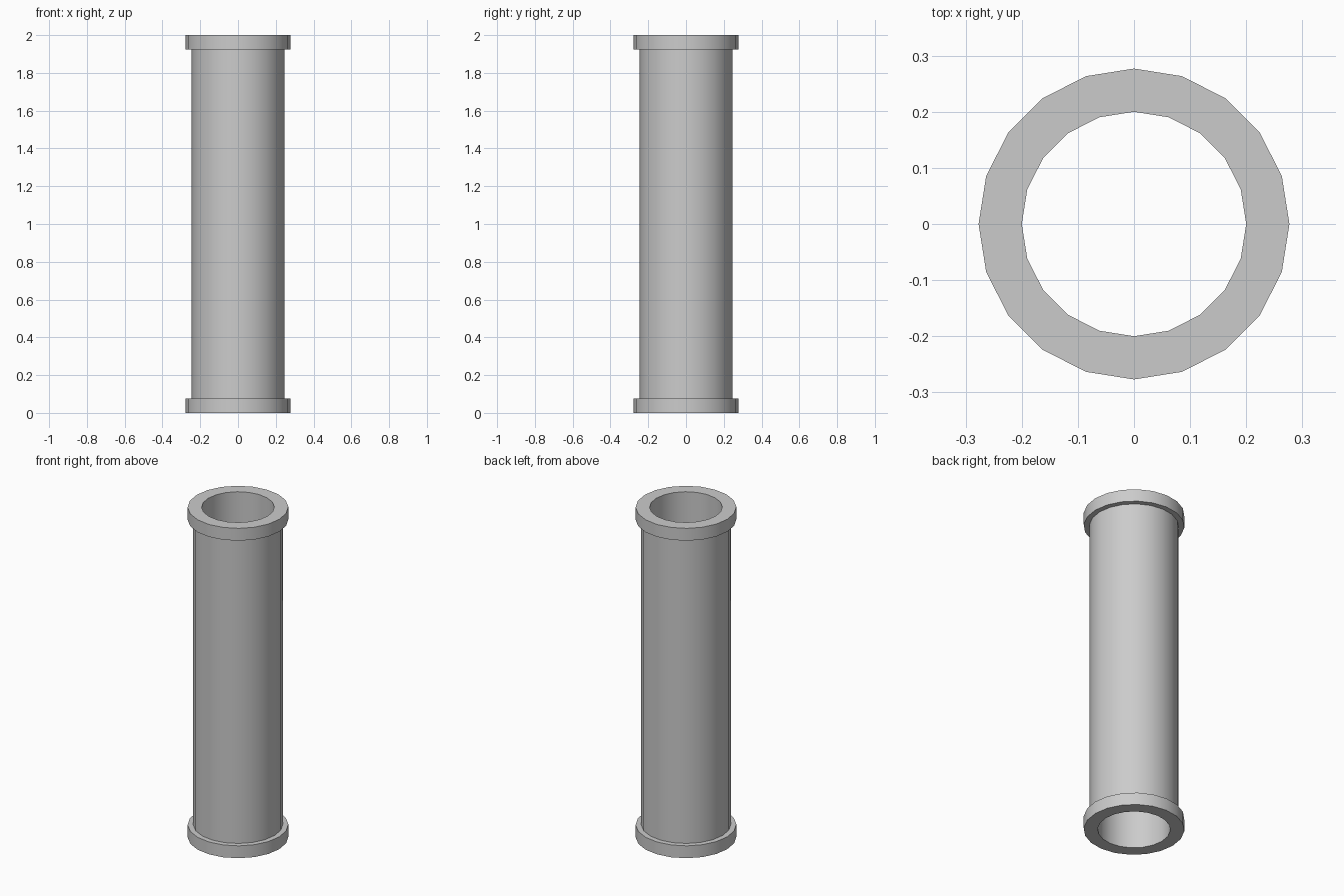
import bpy
import bmesh
import math

if "Cube" in bpy.data.objects:
    bpy.data.objects.remove(bpy.data.objects["Cube"])

SIDES = 20
HEIGHT = 2.0
BORE, WALL, RIM = 0.2, 0.246, 0.277
RIM_H = 0.075

# Closed cross-section (radius, height): bore, end rims and outer wall
profile = [
    (BORE, 0), (RIM, 0), (RIM, RIM_H), (WALL, RIM_H),
    (WALL, HEIGHT - RIM_H), (RIM, HEIGHT - RIM_H), (RIM, HEIGHT), (BORE, HEIGHT),
]

# Revolve the section around the z axis
bm = bmesh.new()
verts = [bm.verts.new((r, 0, z)) for r, z in profile]
edges = [bm.edges.new((a, b)) for a, b in zip(verts, verts[1:] + verts[:1])]
bmesh.ops.spin(bm, geom=verts + edges, cent=(0, 0, 0), axis=(0, 0, 1),
               angle=math.tau, steps=SIDES, use_merge=True)
bmesh.ops.remove_doubles(bm, verts=bm.verts, dist=1e-4)
bmesh.ops.recalc_face_normals(bm, faces=bm.faces)

# Flanged pipe object, smooth around and sharp at the rims
mesh = bpy.data.meshes.new("flanged_pipe")
bm.to_mesh(mesh)
bm.free()
pipe = bpy.data.objects.new("flanged_pipe", mesh)
bpy.context.collection.objects.link(pipe)
bpy.context.view_layer.objects.active = pipe
pipe.select_set(True)
bpy.ops.object.shade_smooth_by_angle(angle=math.radians(30))
